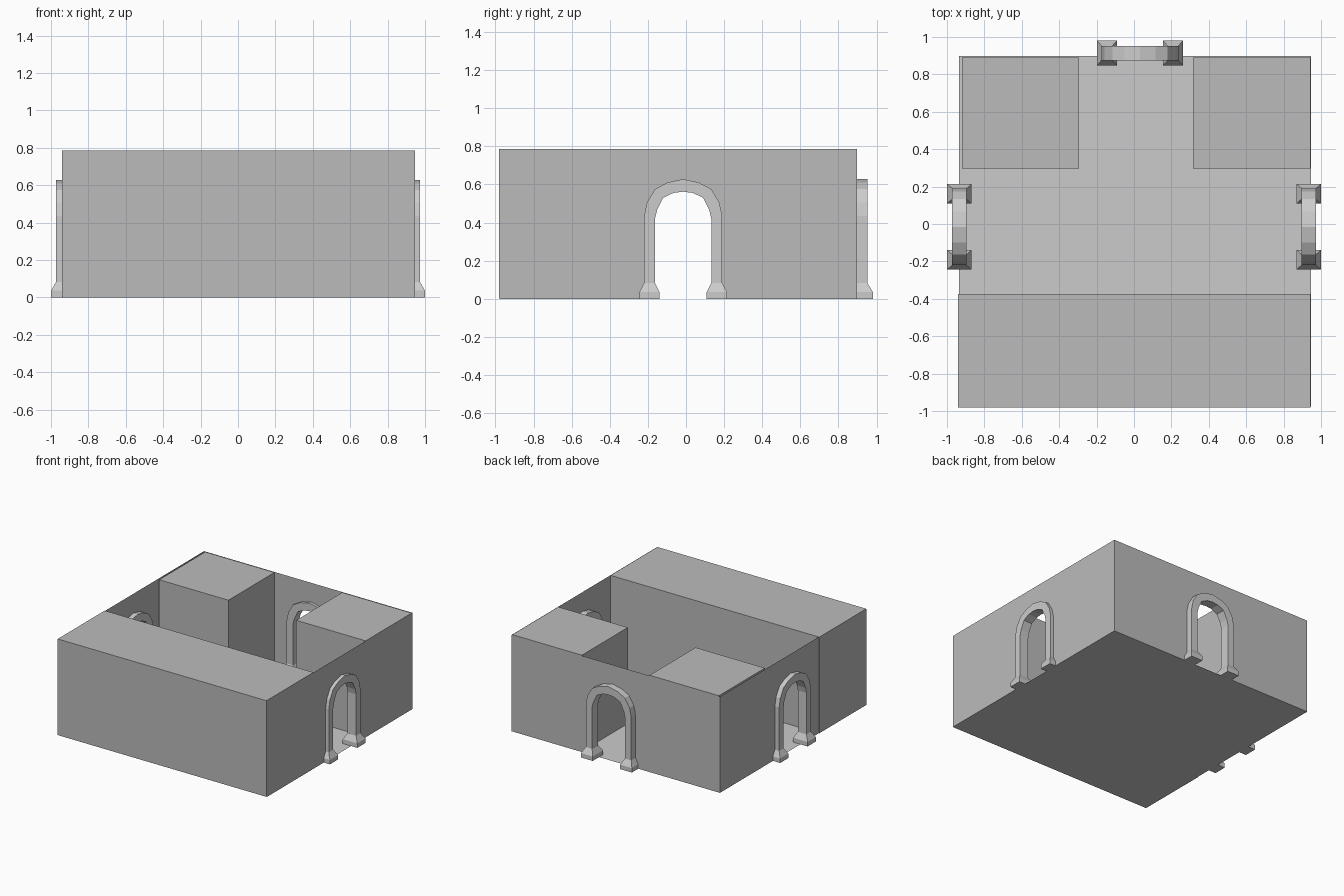
import bpy
from mathutils import Matrix
from math import pi

if "Cube" in bpy.data.objects:
    bpy.data.objects.remove(bpy.data.objects["Cube"])

X0, X1, Y0, Y1, H = -0.935, 0.945, -0.975, 0.898, 0.785
SIDE_Y, BACK_X = -0.015, 0.032      # centres of the side and back doorways

dark = bpy.data.materials.new("dark_grey")
dark.diffuse_color = (0.5, 0.5, 0.5, 1)
dark.use_nodes = True
dark.node_tree.nodes["Principled BSDF"].inputs["Base Color"].default_value = dark.diffuse_color


def make(name, verts, faces, mat=None, matrix=None):
    me = bpy.data.meshes.new(name)
    me.from_pydata(verts, [], faces)
    if matrix:
        me.transform(matrix)
    if mat:
        me.materials.append(mat)
    me.update()
    ob = bpy.data.objects.new(name, me)
    bpy.context.collection.objects.link(ob)
    return ob


def loft(rings):
    """Join four-sided rings into a capped solid."""
    verts = [v for r in rings for v in r]
    n = len(rings)
    faces = [(3, 2, 1, 0), tuple(range(4 * n - 4, 4 * n))]
    for i in range(n - 1):
        for j in range(4):
            k = (j + 1) % 4
            faces.append((4*i + j, 4*i + k, 4*i + 4 + k, 4*i + 4 + j))
    return verts, faces


def rect(x0, x1, y0, y1, z):
    return [(x0, y0, z), (x1, y0, z), (x1, y1, z), (x0, y1, z)]


def block(name, x0, x1, y0, y1):
    make(name, *loft([rect(x0, x1, y0, y1, 0.001), rect(x0, x1, y0, y1, H)]), dark)


# Half profiles of the arch (half width, height), from foot to crown
OUTER = [(0.205, 0), (0.205, 0.435), (0.19, 0.505), (0.148, 0.575), (0.083, 0.61)]
INNER = [(0.148, 0), (0.148, 0.42), (0.137, 0.465), (0.105, 0.53), (0.05, 0.556)]


def full(half, top):
    return [(-x, z) for x, z in half] + [(0, top)] + [(x, z) for x, z in reversed(half)]


outer, inner = full(OUTER, 0.628), full(INNER, 0.562)
opening = [((a + c) / 2, (b + d) / 2) for (a, b), (c, d) in zip(outer, inner)]


# Doorway arch with two flared feet
def arch(name, matrix):
    d = 0.039
    rings = [[(a, -d, b), (c, -d, e), (c, d, e), (a, d, b)]
             for (a, b), (c, e) in zip(outer, inner)]
    make(name, *loft(rings), None, matrix)
    for side, cx in (("left", -0.1765), ("right", 0.1765)):
        foot = [rect(cx - w, cx + w, -p, p, z) for w, p, z in
                ((0.053, 0.066, 0), (0.053, 0.066, 0.036), (0.029, d, 0.082))]
        make(f"{name}_{side}_foot", *loft(foot), None, matrix)


# Thin wall sheet with an arched doorway, drawn in local x-z
def door_wall(name, left, right, matrix):
    pts = [(left, 0)] + opening + [(right, 0), (right, H), (left, H)]
    make(name, [(x, 0, z) for x, z in pts], [tuple(range(len(pts)))], dark, matrix)


def place(x, y, angle=0):
    return Matrix.Translation((x, y, 0)) @ Matrix.Rotation(angle, 4, 'Z')


# Floor and plain front wall
make("floor", rect(X0, X1, Y0, Y1, 0), [(0, 1, 2, 3)])
make("front_wall", [(X0, Y0, 0), (X1, Y0, 0), (X1, Y0, H), (X0, Y0, H)],
     [(0, 1, 2, 3)], dark)

# Walls with doorways: right, left, back
door_wall("right_wall", Y0 - SIDE_Y, Y1 - SIDE_Y, place(X1, SIDE_Y, pi / 2))
door_wall("left_wall", SIDE_Y - Y1, SIDE_Y - Y0, place(X0, SIDE_Y, -pi / 2))
door_wall("back_wall", BACK_X - X1, BACK_X - X0, place(BACK_X, Y1, pi))

arch("right_arch", place(0.934, SIDE_Y, pi / 2))
arch("left_arch", place(-0.934, SIDE_Y, -pi / 2))
arch("back_arch", place(BACK_X, 0.914, pi))

# Solid blocks inside the room
block("front_block", -0.94, 0.943, -0.98, -0.375)
block("back_left_block", -0.92, -0.295, 0.298, 0.89)
block("back_right_block", 0.316, 0.943, 0.298, 0.89)
